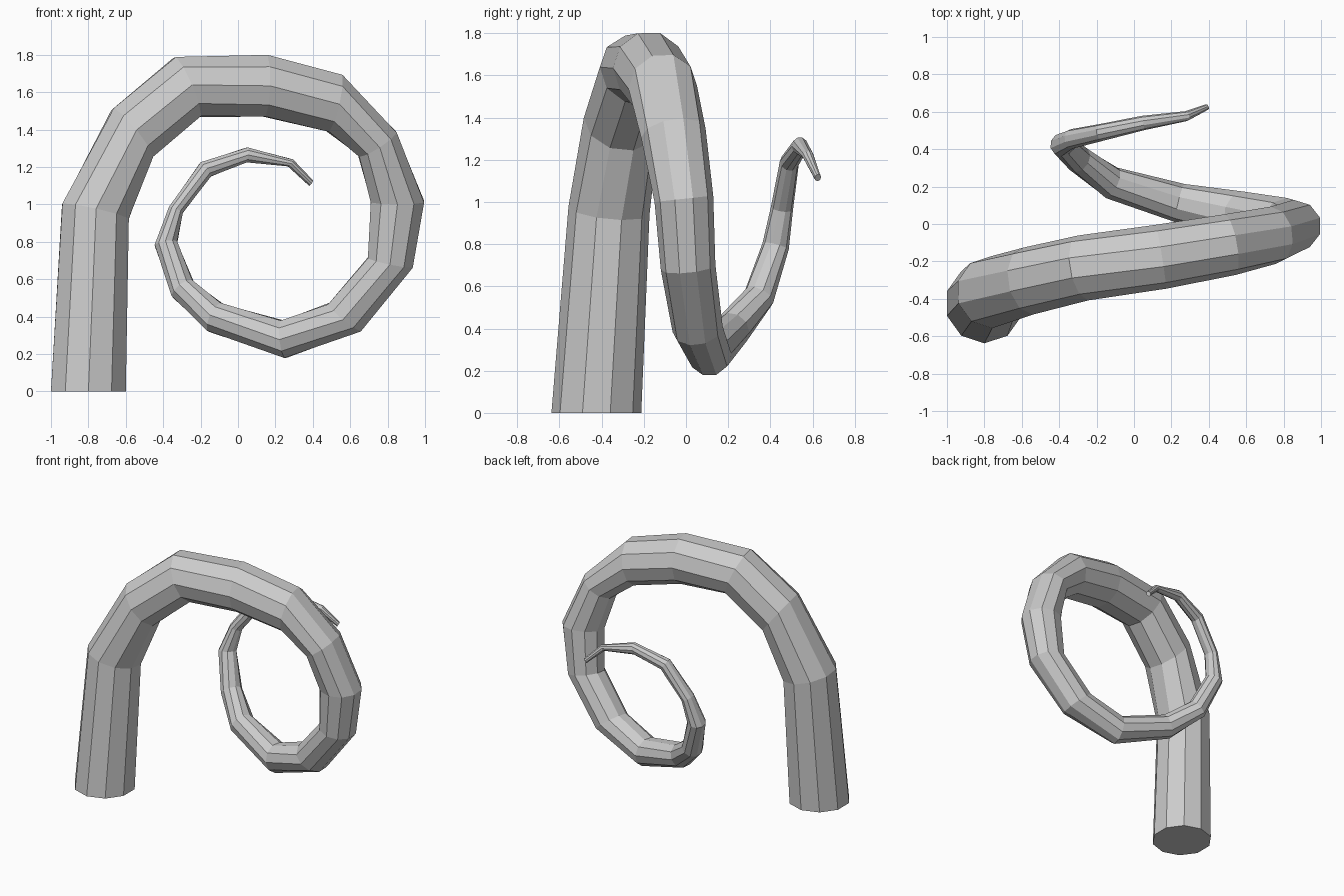
import bpy, bmesh, math
from mathutils import Vector

SIDES = 10
# Cross-sections from root to tip: outer x, outer z, inner x, inner z, centre y, radius in depth
RINGS = [
    (-1.00, 0.00, -0.60, 0.00, -0.425, 0.213),
    (-0.94, 1.00, -0.585, 0.92, -0.365, 0.193),
    (-0.67, 1.51, -0.46, 1.25, -0.305, 0.182),
    (-0.34, 1.785, -0.205, 1.47, -0.235, 0.176),
    (0.15, 1.80, 0.14, 1.47, -0.175, 0.173),
    (0.55, 1.695, 0.48, 1.39, -0.11, 0.165),
    (0.845, 1.39, 0.645, 1.26, -0.06, 0.155),
    (0.995, 1.015, 0.71, 1.015, -0.01, 0.14),
    (0.935, 0.665, 0.695, 0.715, 0.01, 0.13),
    (0.66, 0.325, 0.485, 0.47, 0.055, 0.12),
    (0.255, 0.18, 0.235, 0.38, 0.112, 0.105),
    (-0.155, 0.32, -0.085, 0.47, 0.22, 0.088),
    (-0.35, 0.505, -0.24, 0.59, 0.345, 0.075),
    (-0.445, 0.78, -0.325, 0.80, 0.425, 0.064),
    (-0.37, 0.985, -0.295, 0.955, 0.455, 0.053),
    (-0.20, 1.225, -0.145, 1.15, 0.49, 0.046),
    (0.05, 1.305, 0.045, 1.225, 0.54, 0.039),
    (0.295, 1.24, 0.265, 1.205, 0.577, 0.027),
    (0.40, 1.13, 0.38, 1.10, 0.625, 0.016),
]

centres = [Vector(((a + c) / 2, y, (b + d) / 2)) for a, b, c, d, y, _ in RINGS]
bm = bmesh.new()
loops = []
for i, (ox, oz, ix, iz, y, depth) in enumerate(RINGS):
    # Ring axes: outward across the curl, and sideways out of it
    outward = Vector((ox - ix, 0, oz - iz)) / 2 / math.sin(math.radians(72))
    if i == 0:
        along = Vector((0, 0, 1))
    else:
        before = (centres[i] - centres[i - 1]).normalized()
        after = (centres[min(i + 1, len(centres) - 1)] - centres[i]).normalized()
        along = before + after
    side = outward.cross(along).normalized() * depth
    ring = []
    for k in range(SIDES):
        t = 2 * math.pi * k / SIDES
        ring.append(bm.verts.new(centres[i] + outward * math.sin(t) + side * math.cos(t)))
    loops.append(ring)

# Skin between rings, then the root and tip caps
for a, b in zip(loops, loops[1:]):
    for k in range(SIDES):
        n = (k + 1) % SIDES
        bm.faces.new((a[k], a[n], b[n], b[k]))
bm.faces.new(loops[0])
bm.faces.new(loops[-1])
bmesh.ops.recalc_face_normals(bm, faces=bm.faces)

mesh = bpy.data.meshes.new("curled_tentacle")
bm.to_mesh(mesh)
bm.free()
bpy.context.collection.objects.link(bpy.data.objects.new("curled_tentacle", mesh))
